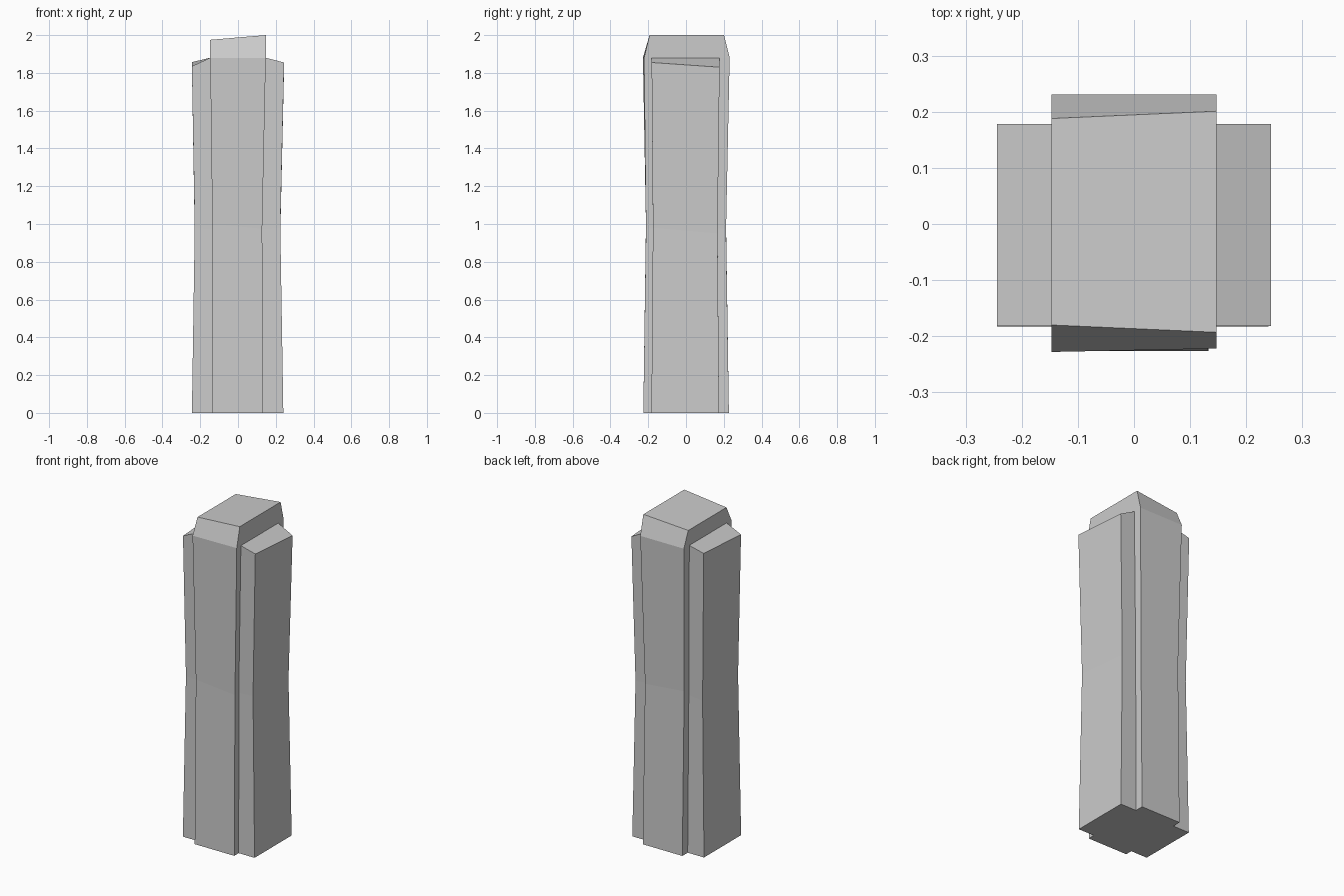
import bpy
import bmesh

if "Cube" in bpy.data.objects:
    bpy.data.objects.remove(bpy.data.objects["Cube"])


def loft(name, rings):
    """Four-sided loft. Ring: x0, x1, y0, y1, heights of the four corners."""
    bm = bmesh.new()
    loops = []
    for x0, x1, ya, yb, zs in rings:
        # each y side may differ between left and right ends
        (yl0, yr0), (yl1, yr1) = ya, yb
        pts = [(x0, yl0), (x1, yr0), (x1, yr1), (x0, yl1)]
        loops.append([bm.verts.new((x, y, z)) for (x, y), z in zip(pts, zs)])
    for low, high in zip(loops, loops[1:]):
        for i in range(4):
            j = (i + 1) % 4
            bm.faces.new((low[i], low[j], high[j], high[i]))
    bm.faces.new(loops[0][::-1])
    bm.faces.new(loops[-1])
    bmesh.ops.recalc_face_normals(bm, faces=bm.faces)
    mesh = bpy.data.meshes.new(name)
    bm.to_mesh(mesh)
    bm.free()
    obj = bpy.data.objects.new(name, mesh)
    bpy.context.collection.objects.link(obj)
    return obj


def even(y):
    return (y, y)


# Central pillar with a narrow waist and a sloping chamfered top
pillar = loft("pillar", [
    (-0.134, 0.133, even(-0.226), even(0.227), (0, 0, 0, 0)),
    (-0.136, 0.128, even(-0.212), even(0.212), (1.0, 0.975, 0.975, 1.0)),
    (-0.147, 0.147, (-0.228, -0.222), even(0.231), (1.88,) * 4),
    (-0.147, 0.147, (-0.18, -0.193), (0.188, 0.201), (1.975, 2.0, 2.0, 1.975)),
])

# Side slabs, each starting inside the pillar, tops sloping outwards
for name, side, base, waist, drop in (
    ("left_slab", -1, 0.244, 0.229, (1.835, 1.857)),
    ("right_slab", 1, 0.24, 0.224, (1.855, 1.83)),
):
    rings = []
    for inner, outer, y0, y1, zi, (zf, zb) in (
        (0.05, base, -0.183, 0.175, 0, (0, 0)),
        (0.05, waist, -0.175, 0.167, 0.97, (0.98, 0.95)),
        (0.147, 0.244, -0.182, 0.178, 1.88, drop),
    ):
        if side > 0:
            rings.append((inner, outer, even(y0), even(y1), (zi, zf, zb, zi)))
        else:
            rings.append((-outer, -inner, even(y0), even(y1), (zf, zi, zi, zb)))
    slab = loft(name, rings)
    slab.hide_render = True
    slab.hide_set(True)

    # Merge the slab into the pillar
    mod = pillar.modifiers.new("join_" + name, 'BOOLEAN')
    mod.operation = 'UNION'
    mod.solver = 'EXACT'
    mod.object = slab
    bpy.context.view_layer.objects.active = pillar
    pillar.select_set(True)
    bpy.ops.object.modifier_apply(modifier=mod.name)
    bpy.data.objects.remove(slab)
